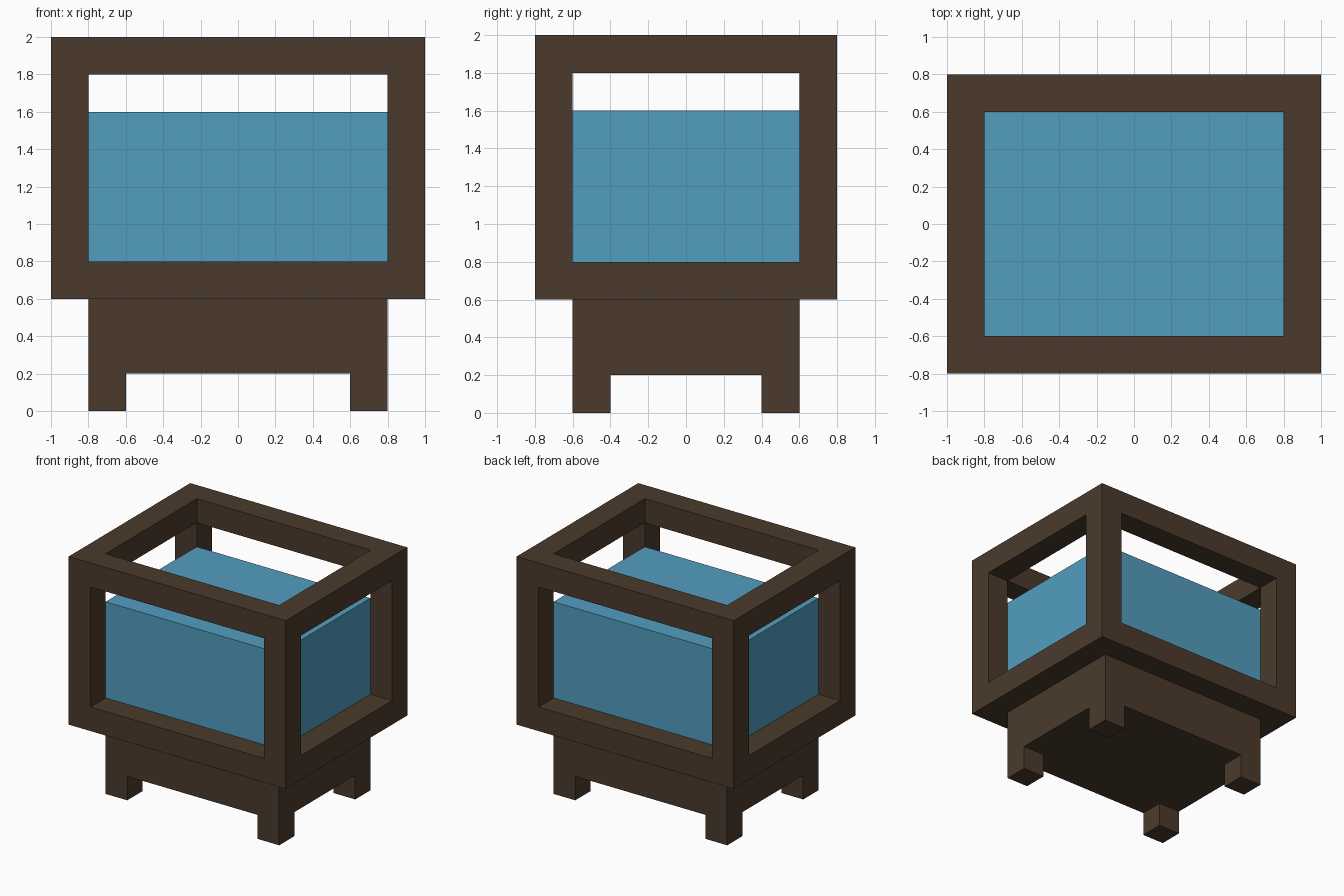
import bpy
import bmesh
from mathutils import Vector

cube = bpy.data.objects.get("Cube")
if cube:
    bpy.data.objects.remove(cube, do_unlink=True)


def material(name, rgb):
    mat = bpy.data.materials.new(name)
    mat.use_nodes = True
    mat.diffuse_color = (*rgb, 1)
    mat.node_tree.nodes["Principled BSDF"].inputs["Base Color"].default_value = (*rgb, 1)
    return mat


def block(name, mat, cuts, solid):
    """Build the outer skin of the grid cells for which solid(i, j, k) is true."""
    bm = bmesh.new()
    counts = [len(c) - 1 for c in cuts]

    def filled(cell):
        return all(0 <= c < n for c, n in zip(cell, counts)) and solid(*cell)

    cells = [(i, j, k) for i in range(counts[0])
             for j in range(counts[1]) for k in range(counts[2])]
    for cell in filter(filled, cells):
        for axis in range(3):
            u, v = (axis + 1) % 3, (axis + 2) % 3
            for side in (0, 1):
                neighbour = list(cell)
                neighbour[axis] += 2 * side - 1
                if filled(neighbour):
                    continue
                verts = []
                for du, dv in ((0, 0), (1, 0), (1, 1), (0, 1)):
                    p = Vector()
                    p[axis] = cuts[axis][cell[axis] + side]
                    p[u] = cuts[u][cell[u] + du]
                    p[v] = cuts[v][cell[v] + dv]
                    verts.append(bm.verts.new(p))
                bm.faces.new(verts if side else verts[::-1])
    bmesh.ops.remove_doubles(bm, verts=bm.verts, dist=0.0001)
    mesh = bpy.data.meshes.new(name)
    bm.to_mesh(mesh)
    bm.free()
    mesh.materials.append(mat)
    obj = bpy.data.objects.new(name, mesh)
    bpy.context.collection.objects.link(obj)
    return obj


wood = material("dark_wood", (0.070, 0.042, 0.025))
blue = material("water_blue", (0.084, 0.337, 0.520))

# Open tank frame: solid floor, corner posts and top rails
block("tank_frame", wood,
      ((-1, -0.8, 0.8, 1), (-0.8, -0.6, 0.6, 0.8), (0.6, 0.8, 1.8, 2)),
      lambda i, j, k: k == 0 or [i, j, k].count(1) < 2)

# Stand with four short corner feet
block("stand", wood,
      ((-0.8, -0.6, 0.6, 0.8), (-0.6, -0.4, 0.4, 0.6), (0, 0.2, 0.6)),
      lambda i, j, k: k == 1 or (i != 1 and j != 1))

# Water filling the tank below the top rails
block("water", blue, ((-0.8, 0.8), (-0.6, 0.6), (0.8, 1.6)),
      lambda i, j, k: True)
